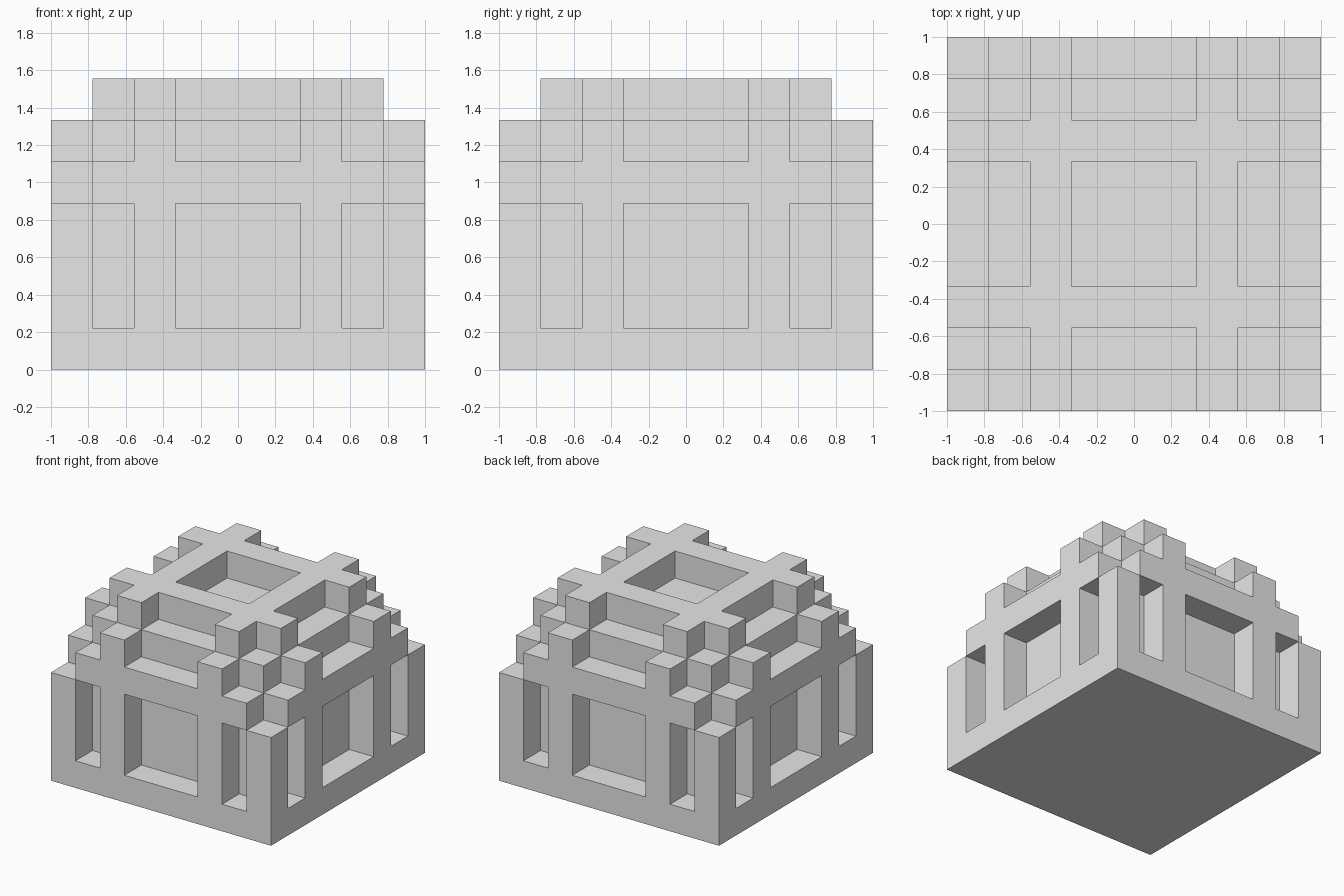
import bpy
import bmesh
from mathutils import Vector

cube = bpy.data.objects.get("Cube")
if cube:
    bpy.data.objects.remove(cube, do_unlink=True)

UNIT = 2 / 9  # edge of one building block

stone = bpy.data.materials.new("light_grey_stone")
stone.use_nodes = True
stone.diffuse_color = (0.8, 0.8, 0.8, 1)
stone.node_tree.nodes["Principled BSDF"].inputs["Base Color"].default_value = (0.8, 0.8, 0.8, 1)

cells = set()


def fill(xs, ys, zs):
    """Fill a box of blocks; x and y are counted from the centre, z from the ground."""
    cells.update((x, y, z) for x in xs for y in ys for z in zs)


def span(n):
    return range(-n, n + 1)


def both(n):
    return (-n, n)


# Base slab and solid core
fill(span(4), span(4), [0])
fill(span(3), span(3), range(6))

# Free-standing corner posts
fill(both(4), both(4), range(4))

# Lattice on the four walls: upright ribs and a lintel
fill(both(2), both(4), range(6))
fill(both(4), both(2), range(6))
fill(span(3), both(4), [4])
fill(both(4), span(3), [4])

# Crossed bars on the roof
fill(both(2), span(3), [6])
fill(span(3), both(2), [6])


def build_skin(name):
    """Make one mesh from the exposed block sides."""
    bm = bmesh.new()
    corners = {}

    def corner(p):
        key = tuple(round(2 * c) for c in p)
        if key not in corners:
            corners[key] = bm.verts.new(p * UNIT)
        return corners[key]

    for cell in sorted(cells):
        centre = Vector(cell) + Vector((0, 0, 0.5))
        for axis in range(3):
            for sign in (-1, 1):
                normal = Vector((0, 0, 0))
                normal[axis] = sign
                if tuple(int(c + n) for c, n in zip(cell, normal)) in cells:
                    continue
                u = Vector((0, 0, 0))
                u[(axis + 1) % 3] = 0.5
                v = normal.cross(u)
                mid = centre + normal / 2
                bm.faces.new([corner(mid + d) for d in (-u - v, u - v, u + v, v - u)])

    mesh = bpy.data.meshes.new(name)
    bm.to_mesh(mesh)
    bm.free()
    mesh.materials.append(stone)
    obj = bpy.data.objects.new(name, mesh)
    bpy.context.collection.objects.link(obj)
    return obj


build_skin("lattice_block")
